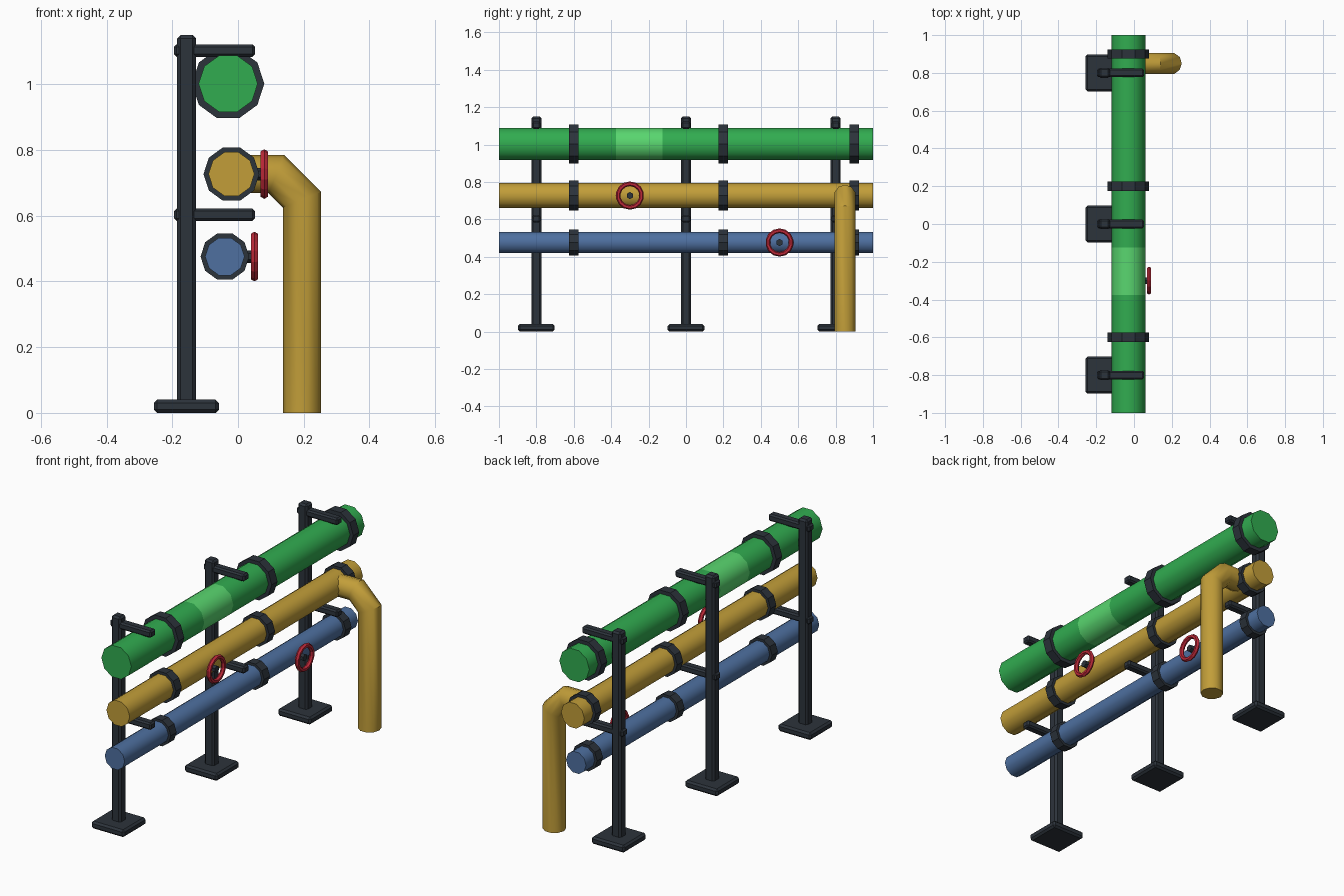
import bpy, bmesh, math
from mathutils import Vector

if "Cube" in bpy.data.objects:
    bpy.data.objects.remove(bpy.data.objects["Cube"])


def material(name, rgb):
    m = bpy.data.materials.new(name)
    lin = [((c / 255 + 0.055) / 1.055) ** 2.4 for c in rgb]
    m.diffuse_color = (*lin, 1)
    m.use_nodes = True
    m.node_tree.nodes["Principled BSDF"].inputs["Base Color"].default_value = m.diffuse_color
    return m


GREEN = material("green", (49, 172, 80))
LIGHT = material("light green", (89, 214, 111))
YELLOW = material("ochre yellow", (194, 158, 57))
BLUE = material("blue", (78, 112, 160))
DARK = material("dark steel", (44, 51, 59))
RED = material("valve red", (188, 40, 56))


def finish(name, bm, mats, smooth=False):
    bmesh.ops.recalc_face_normals(bm, faces=bm.faces)
    me = bpy.data.meshes.new(name)
    bm.to_mesh(me)
    bm.free()
    for m in mats:
        me.materials.append(m)
    if smooth:
        me.shade_smooth()
        me.set_sharp_from_angle(angle=math.radians(40))
    ob = bpy.data.objects.new(name, me)
    bpy.context.collection.objects.link(ob)
    return ob


def loft(name, rings, mats, sides=10, smooth=True, band=None):
    """Closed tube through rings given as (centre, u axis, v axis)."""
    bm = bmesh.new()
    loops = []
    for c, u, v in rings:
        c, u, v = Vector(c), Vector(u), Vector(v)
        angles = [2 * math.pi * k / sides for k in range(sides)]
        loops.append([bm.verts.new(c + u * math.cos(a) + v * math.sin(a)) for a in angles])
    for i in range(len(loops) - 1):
        a, b = loops[i], loops[i + 1]
        for k in range(sides):
            n = (k + 1) % sides
            f = bm.faces.new((a[k], a[n], b[n], b[k]))
            f.material_index = 1 if i == band else 0
    bm.faces.new(loops[0])
    bm.faces.new(loops[-1])
    return finish(name, bm, mats, smooth)


def pipe_y(name, x, z, r, ys, mats, **kw):
    return loft(name, [((x, y, z), (r, 0, 0), (0, 0, r)) for y in ys], mats, **kw)


def box(name, lo, hi, bevel):
    bm = bmesh.new()
    bmesh.ops.create_cube(bm, size=1)
    for v in bm.verts:
        v.co = [(l + h) / 2 + c * (h - l) for c, l, h in zip(v.co, lo, hi)]
    bmesh.ops.bevel(bm, geom=bm.edges[:], offset=bevel, segments=1, affect='EDGES')
    return finish(name, bm, [DARK])


# Three horizontal pipes, the top one with a light band
pipe_y("green_pipe", -0.03, 1.002, 0.09, (-1, -0.375, -0.125, 1), [GREEN, LIGHT], band=1)
pipe_y("yellow_pipe", -0.02, 0.727, 0.07, (-1, 1), [YELLOW])
pipe_y("blue_pipe", -0.04, 0.476, 0.06, (-1, 1), [BLUE])

# Collars around each pipe
for label, x, z, r in (("green", -0.03, 1.002, 0.11), ("yellow", -0.02, 0.727, 0.085),
                       ("blue", -0.04, 0.476, 0.074)):
    for i, y in enumerate((-0.6, 0.2, 0.9)):
        pipe_y(f"{label}_collar_{i + 1}", x, z, r, (y - 0.025, y + 0.025), [DARK], smooth=False)

# Branch pipe bending down to the ground, with mitred corners
R, Y = 0.058, 0.85
t = R * math.tan(math.pi / 8)
side = (0, R, 0)
loft("yellow_downpipe", [
    ((-0.02, Y, 0.727), (0, 0, R), side),
    ((0.117, Y, 0.727), (t, 0, R), side),
    ((0.195, Y, 0.649), (R, 0, t), side),
    ((0.195, Y, 0), (R, 0, 0), side)], [YELLOW])

# Valve wheels on short stems
for label, x, y, z in (("yellow", 0.08, -0.3, 0.727), ("blue", 0.05, 0.5, 0.476)):
    loft(f"{label}_valve_stem", [((px, y, z), (0, 0, 0.019), (0, 0.019, 0))
                                 for px in (x - 0.06, x + 0.003)], [DARK], sides=6, smooth=False)
    bpy.ops.mesh.primitive_torus_add(location=(x, y, z), rotation=(0, math.pi / 2, 0),
                                     major_radius=0.063, minor_radius=0.0125,
                                     major_segments=14, minor_segments=6)
    wheel = bpy.context.object
    wheel.name = f"{label}_valve_wheel"
    wheel.data.materials.append(RED)

# Support posts with foot plates and two arms each
for i, y in enumerate((-0.8, 0, 0.8), 1):
    box(f"post_{i}", (-0.185, y - 0.027, 0.02), (-0.128, y + 0.027, 1.15), 0.01)
    box(f"foot_plate_{i}", (-0.256, y - 0.098, 0), (-0.058, y + 0.098, 0.04), 0.01)
    for label, z in (("upper", 1.103), ("lower", 0.603)):
        box(f"{label}_arm_{i}", (-0.195, y - 0.023, z - 0.019), (0.052, y + 0.023, z + 0.019), 0.008)
